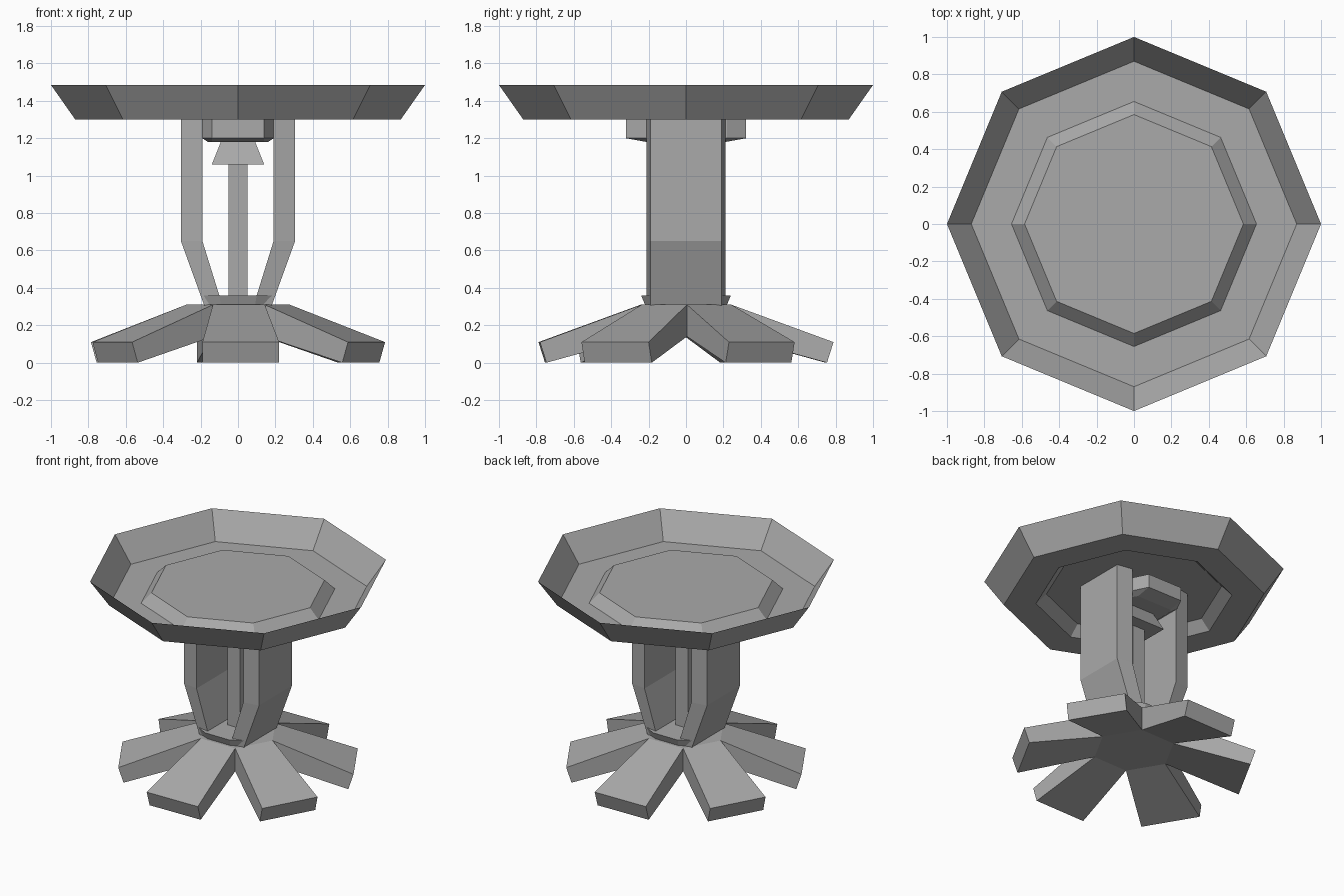
import bpy, bmesh
from math import cos, sin, pi, radians

cube = bpy.data.objects.get("Cube")
if cube:
    bpy.data.objects.remove(cube, do_unlink=True)

grey = bpy.data.materials.new("stone grey")
grey.use_nodes = True
colour = (0.4, 0.4, 0.4, 1)
grey.diffuse_color = colour
grey.node_tree.nodes["Principled BSDF"].inputs["Base Color"].default_value = colour


def finish(name, bm, closed=True):
    if closed:
        bmesh.ops.recalc_face_normals(bm, faces=bm.faces)
    mesh = bpy.data.meshes.new(name)
    bm.to_mesh(mesh)
    bm.free()
    mesh.materials.append(grey)
    obj = bpy.data.objects.new(name, mesh)
    bpy.context.collection.objects.link(obj)
    return obj


def loft(name, rings, closed=True):
    """Skin a stack of rings and cap the last one (both ends when closed)."""
    bm = bmesh.new()
    rows = [[bm.verts.new(p) for p in ring] for ring in rings]
    n = len(rows[0])
    for a, b in zip(rows, rows[1:]):
        for i in range(n):
            j = (i + 1) % n
            bm.faces.new((a[i], a[j], b[j], b[i]))
    bm.faces.new(rows[-1])
    if closed:
        bm.faces.new(rows[0])
    return finish(name, bm, closed)


def octagon(r, z):
    return [(r * cos(k * pi / 4), r * sin(k * pi / 4), z) for k in range(8)]


def square(h, z):
    return [(-h, -h, z), (h, -h, z), (h, h, z), (-h, h, z)]


def chamfered(x_end, y_end, x_side, y_side, z_end, z_side):
    """Eight-sided outline: narrow ends along y, wide sides along x."""
    quarter = [(x_side, -y_side, z_side), (x_side, y_side, z_side),
               (x_end, y_end, z_end), (-x_end, y_end, z_end)]
    return quarter + [(-x, -y, z) for x, y, z in quarter]


# Dish: thin open basin with a raised floor panel
TOP = 1.37
loft("dish", [octagon(1, 1.485), octagon(0.87, 1.3),
              octagon(0.655, 1.3), octagon(0.585, TOP)], closed=False)

# Two bent uprights
for side, name in ((1, "left_upright"), (-1, "right_upright")):
    rings = []
    for z, xi, xo in ((0.305, 0.08, 0.18), (0.36, 0.1, 0.2),
                      (0.65, 0.19, 0.305), (TOP, 0.19, 0.305)):
        rings.append([(side * xi, -0.21, z), (side * xo, -0.19, z),
                      (side * xo, 0.19, z), (side * xi, 0.21, z)])
    loft(name, rings)

# Flared plate joining the uprights to the base
loft("foot_plate", [chamfered(0.09, 0.215, 0.175, 0.18, 0.3, 0.3),
                    chamfered(0.1, 0.24, 0.19, 0.19, 0.36, 0.36)])

# Central rod, its collar and the block under the dish
loft("rod", [square(0.05, 0.35), square(0.05, 1.07)])
loft("collar", [square(0.14, 1.06), square(0.09, 1.185)])
loft("top_block", [chamfered(0.14, 0.21, 0.16, 0.18, 1.18, 1.18),
                   chamfered(0.14, 0.32, 0.19, 0.22, 1.2, 1.2),
                   chamfered(0.14, 0.32, 0.19, 0.22, TOP - 0.07, TOP - 0.07)])

# Base: six sloping legs growing from a hexagonal hub
bm = bmesh.new()
TURN = radians(1.1)
hub = [[bm.verts.new((0.277 * cos(k * pi / 3 + TURN), 0.277 * sin(k * pi / 3 + TURN), z))
        for k in range(6)] for z in (0.14, 0.31)]
for ring in hub:
    bm.faces.new(ring)
for k in range(6):
    a = (k + 0.5) * pi / 3 + TURN
    c, s = cos(a), sin(a)
    inner = [hub[0][k], hub[0][(k + 1) % 6], hub[1][(k + 1) % 6], hub[1][k]]
    outer = [bm.verts.new((r * c - w * s, r * s + w * c, z))
             for r, w, z in ((0.75, -0.205, 0), (0.75, 0.205, 0),
                             (0.785, 0.205, 0.11), (0.785, -0.205, 0.11))]
    for i in range(4):
        j = (i + 1) % 4
        bm.faces.new((inner[i], inner[j], outer[j], outer[i]))
    bm.faces.new(outer)
finish("base_legs", bm)
